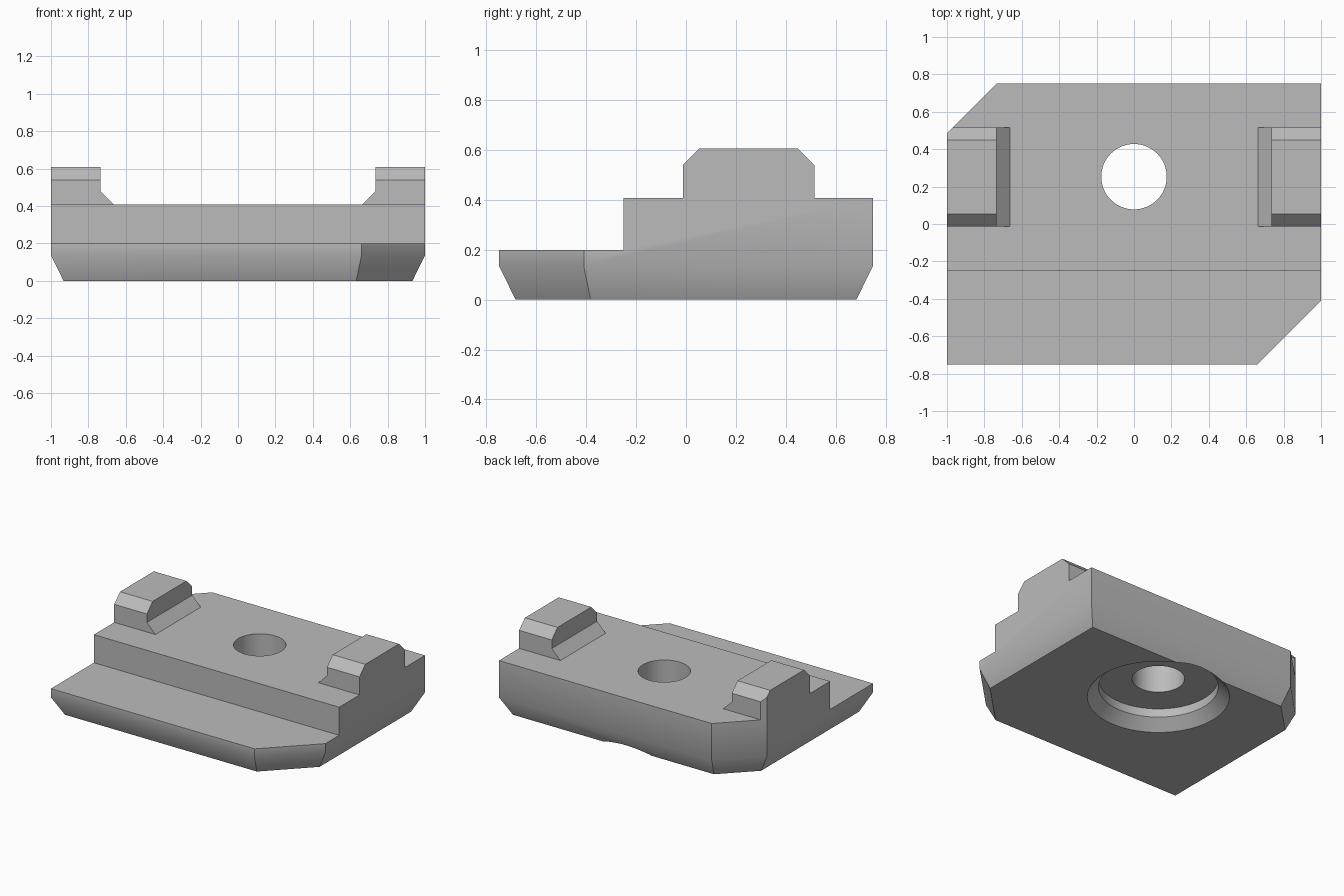
import bpy, bmesh, math
from mathutils import Vector

if "Cube" in bpy.data.objects:
    bpy.data.objects.remove(bpy.data.objects["Cube"], do_unlink=True)

grey = bpy.data.materials.new("plain grey")
grey.use_nodes = True
grey.diffuse_color = (0.5, 0.5, 0.5, 1)
grey.node_tree.nodes["Principled BSDF"].inputs["Base Color"].default_value = grey.diffuse_color

BEVEL = 0.067
BEVEL_TOP, STEP, DECK, TOP = 0.135, 0.2, 0.407, 0.607
HOLE_Y = 0.253
# Plan outline with two opposite corners cut off
OUTLINE = [(-1, -0.75), (0.66, -0.75), (1, -0.41), (1, 0.75), (-0.735, 0.75), (-1, 0.485)]


def inset(points, d):
    """Move every side of a counter-clockwise convex outline inward by d."""
    result = []
    for i, p in enumerate(points):
        p = Vector(p)
        a = (p - Vector(points[i - 1])).normalized()
        b = (Vector(points[(i + 1) % len(points)]) - p).normalized()
        na, nb = Vector((-a.y, a.x)), Vector((-b.y, b.x))
        result.append(p + (na + nb) * d / (1 + na.dot(nb)))
    return result


def loft(name, rings):
    """Closed solid through rings of 3D points, capped at both ends."""
    bm = bmesh.new()
    loops = [[bm.verts.new(p) for p in ring] for ring in rings]
    n = len(loops[0])
    for low, high in zip(loops, loops[1:]):
        for i in range(n):
            j = (i + 1) % n
            bm.faces.new((low[i], low[j], high[j], high[i]))
    bm.faces.new(loops[0][::-1])
    bm.faces.new(loops[-1])
    bmesh.ops.recalc_face_normals(bm, faces=bm.faces)
    mesh = bpy.data.meshes.new(name)
    bm.to_mesh(mesh)
    bm.free()
    mesh.materials.append(grey)
    obj = bpy.data.objects.new(name, mesh)
    bpy.context.collection.objects.link(obj)
    return obj


def flat(points, z):
    return [(p[0], p[1], z) for p in points]


def circle(r, z, n=64):
    return [(r * math.cos(math.tau * i / n), HOLE_Y + r * math.sin(math.tau * i / n), z)
            for i in range(n)]


def boolean(obj, cutter, operation):
    """Apply a boolean and discard the cutter."""
    mod = obj.modifiers.new("cut", 'BOOLEAN')
    mod.operation, mod.object, mod.solver = operation, cutter, 'EXACT'
    bpy.context.view_layer.objects.active = obj
    bpy.ops.object.modifier_apply(modifier=mod.name)
    bpy.data.objects.remove(cutter, do_unlink=True)


# Base plate with a bevelled underside
base = loft("base_plate", [flat(inset(OUTLINE, BEVEL), 0), flat(OUTLINE, BEVEL_TOP),
                           flat(OUTLINE, DECK)])

# Lower ledge along the front
ledge = [(-2, -2), (2, -2), (2, -0.25), (-2, -0.25)]
boolean(base, loft("ledge_cutter", [flat(ledge, STEP), flat(ledge, 1)]), 'DIFFERENCE')

# Flared round recess underneath, then the through hole
flare = 0.475
boolean(base, loft("recess_cutter", [circle(flare + 0.05, -0.05), circle(0.4, flare - 0.4),
                                     circle(0.4, 0.138)]), 'DIFFERENCE')
boolean(base, loft("hole_cutter", [circle(0.175, -0.1), circle(0.175, 1)]), 'DIFFERENCE')

# Side lugs: front silhouette trimmed by the side silhouette and the plan outline
FRONT, BACK = -0.013, 0.515
front_shape = [(0.664, DECK), (1, DECK), (1, TOP), (0.734, TOP), (0.734, DECK + 0.07)]
side_shape = [(FRONT, 0), (BACK, 0), (BACK, TOP - BEVEL), (BACK - BEVEL, TOP),
              (BACK - BEVEL, 1), (FRONT + BEVEL, 1), (FRONT + BEVEL, TOP), (FRONT, TOP - BEVEL)]
lugs = []
for name, side in (("left_lug", 1), ("right_lug", -1)):
    lug = loft(name, [[(side * x, y, z) for x, z in front_shape] for y in (FRONT, BACK)])
    trim = loft("lug_trim", [[(x, y, z) for y, z in side_shape] for x in (-2, 2)])
    boolean(lug, trim, 'INTERSECT')
    if side < 0:
        # the cut rear corner of the plate also clips this lug
        corner = [(-1.2, 0.285), (-0.535, 0.95), (-1.2, 0.95)]
        boolean(lug, loft("corner_cutter", [flat(corner, 0), flat(corner, 1)]), 'DIFFERENCE')
    lugs.append(lug)

# Smooth shading with sharp edges kept
for obj in [base] + lugs:
    bpy.ops.object.select_all(action='DESELECT')
    obj.select_set(True)
    bpy.context.view_layer.objects.active = obj
    bpy.ops.object.shade_smooth_by_angle(angle=math.radians(30))
